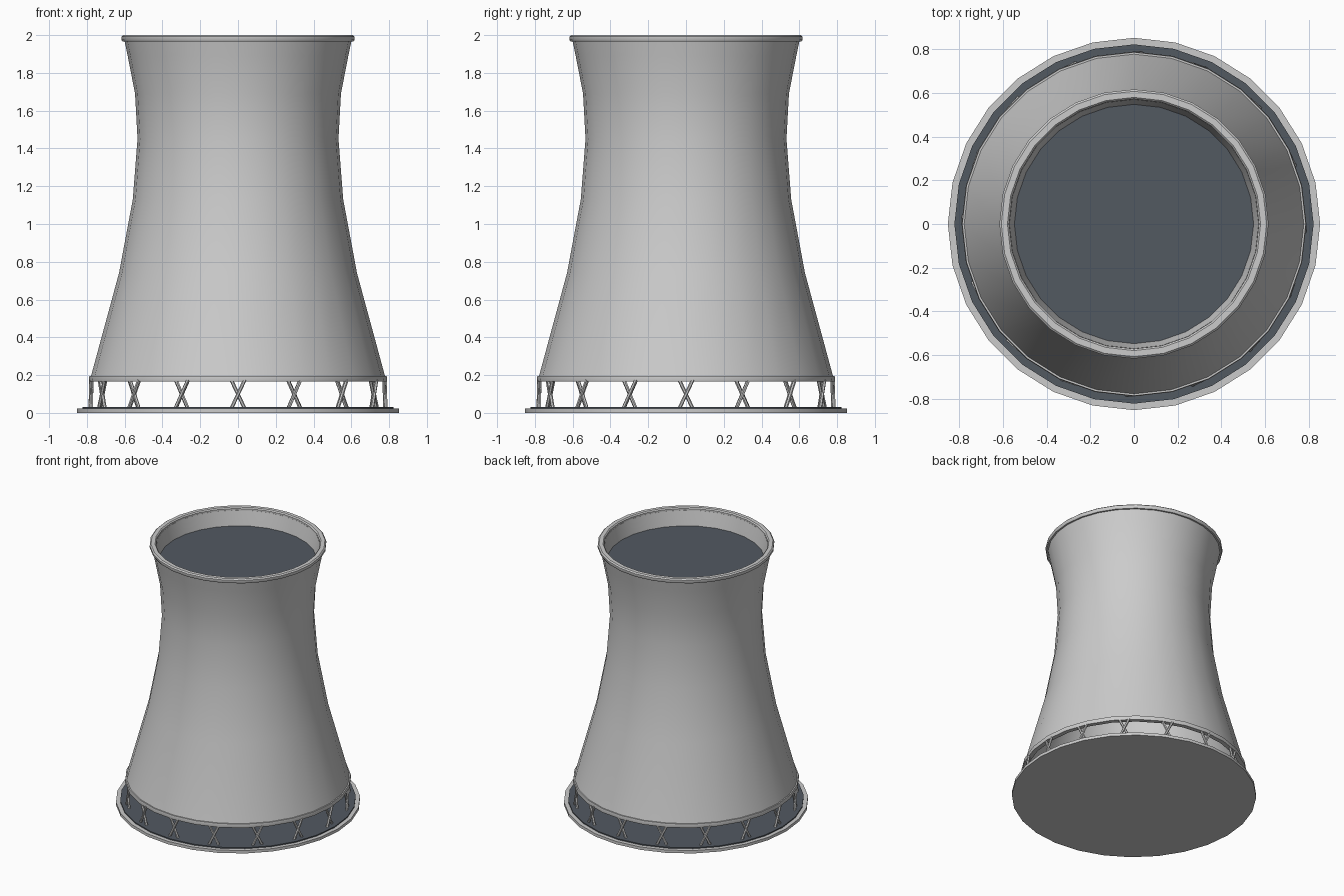
import bpy
from math import cos, sin, pi, radians
from mathutils import Vector

if "Cube" in bpy.data.objects:
    bpy.data.objects.remove(bpy.data.objects["Cube"])

SIDES = 28

dark = bpy.data.materials.new("dark_interior")
dark.diffuse_color = (0.085, 0.1, 0.12, 1)
dark.use_nodes = True
dark.node_tree.nodes["Principled BSDF"].inputs["Base Color"].default_value = dark.diffuse_color


def finish(obj, name, mat=None):
    obj.name = name
    if mat:
        obj.data.materials.append(mat)
    bpy.ops.object.select_all(action='DESELECT')
    obj.select_set(True)
    bpy.context.view_layer.objects.active = obj
    bpy.ops.object.shade_smooth_by_angle(angle=radians(35))
    return obj


def lathe(name, loop):
    """Spin a closed (radius, z) outline, listed anticlockwise, about z."""
    n = len(loop)
    verts = [(r * cos(2 * pi * s / SIDES), r * sin(2 * pi * s / SIDES), z)
             for s in range(SIDES) for r, z in loop]
    faces = []
    for s in range(SIDES):
        a, b = s * n, (s + 1) % SIDES * n
        for i in range(n):
            j = (i + 1) % n
            faces.append((a + i, b + i, b + j, a + j))
    mesh = bpy.data.meshes.new(name)
    mesh.from_pydata(verts, [], faces)
    obj = bpy.data.objects.new(name, mesh)
    bpy.context.collection.objects.link(obj)
    return finish(obj, name)


def disc(name, radius, z0, z1, mat=None):
    # rotated so that a corner lies on the +x axis
    bpy.ops.mesh.primitive_cylinder_add(vertices=SIDES, radius=radius, depth=z1 - z0,
                                        location=(0, 0, (z0 + z1) / 2))
    return finish(bpy.context.object, name, mat)


def bar(name, p, q, radius):
    p, q = Vector(p), Vector(q)
    bpy.ops.mesh.primitive_cylinder_add(vertices=6, radius=radius, depth=(q - p).length,
                                        location=(p + q) / 2)
    obj = bpy.context.object
    obj.rotation_euler = (q - p).to_track_quat('Z', 'Y').to_euler()
    return finish(obj, name)


# Basin slab and the dark water surface on it
disc("basin_slab", 0.853, 0.0, 0.022)
disc("basin_water", 0.823, 0.01, 0.03, dark)

# Waisted shell with wall thickness
profile = [(0.785, 0.17), (0.63, 0.74), (0.557, 1.13), (0.532, 1.45),
           (0.545, 1.69), (0.584, 1.89), (0.603, 1.98)]
WALL = 0.032
lathe("tower_shell", profile + [(r - WALL, z) for r, z in reversed(profile)])

# Ring beam at the foot of the shell and lip at the mouth
lathe("foot_ring", [(0.755, 0.165), (0.787, 0.165), (0.79, 0.175), (0.787, 0.195), (0.755, 0.195)])
lathe("mouth_rim", [(0.572, 1.967), (0.612, 1.967), (0.617, 1.975), (0.617, 1.992),
                    (0.608, 2.0), (0.58, 2.0), (0.572, 1.992)])

# Dark disc closing the mouth
disc("mouth_floor", 0.555, 1.85, 1.87, dark)

# Sixteen crossed pairs of supports
R, HALF = 0.78, 0.036
for k in range(16):
    a = 2 * pi * k / 16
    out, side = Vector((cos(a), sin(a), 0)), Vector((-sin(a), cos(a), 0))
    for d in (-1, 1):
        foot = out * (R + 0.003 * d) - side * HALF * d + Vector((0, 0, 0.022))
        head = out * (R - 0.004 + 0.003 * d) + side * HALF * d + Vector((0, 0, 0.175))
        bar(f"cross_support_{k + 1}_{'a' if d < 0 else 'b'}", foot, head, 0.0095)
